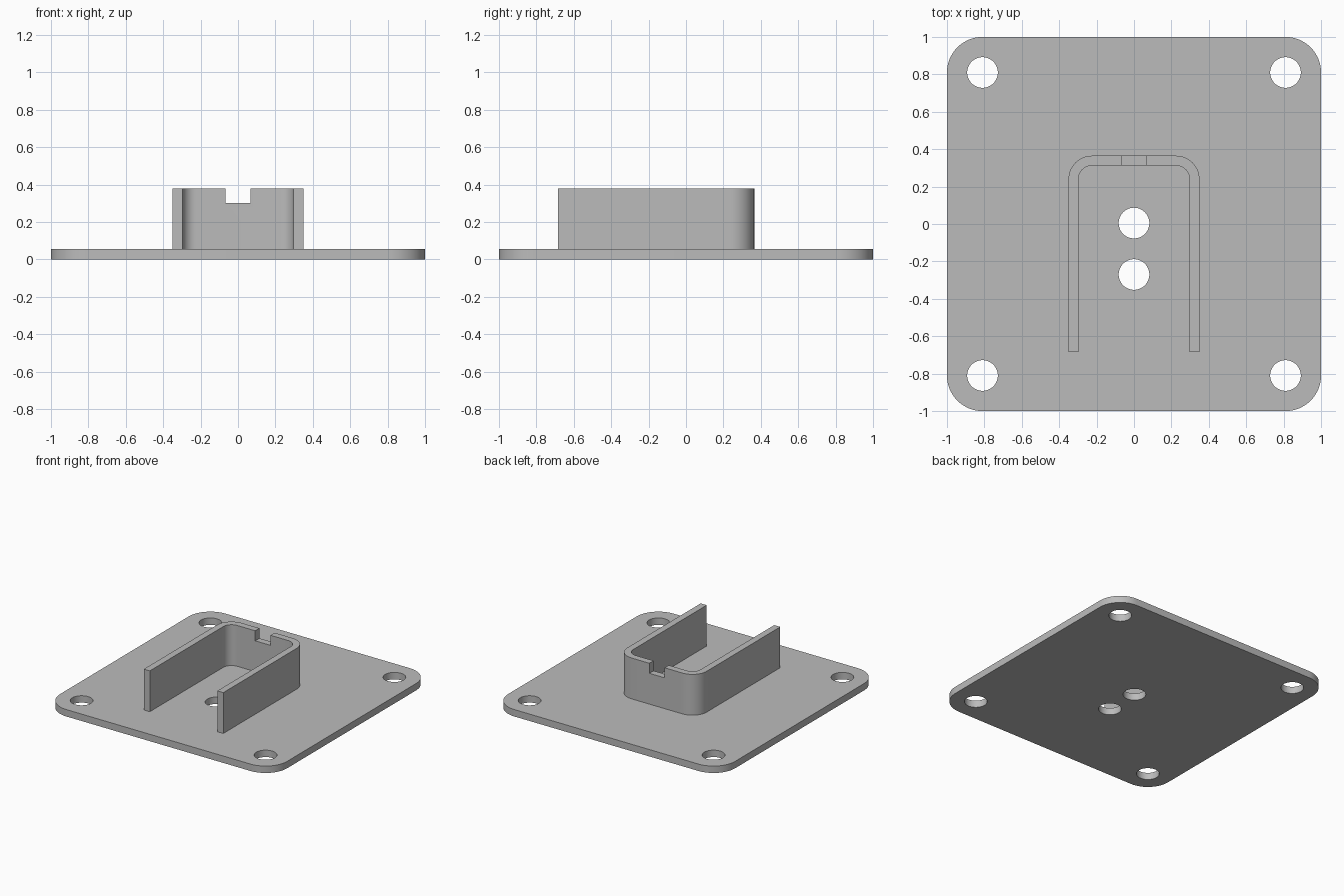
import bpy, bmesh
from math import pi, cos, sin, radians

cube = bpy.data.objects.get("Cube")
if cube:
    bpy.data.objects.remove(cube, do_unlink=True)

PLATE_TOP, WALL_TOP = 0.055, 0.38
HOLE_R = 0.082

grey = bpy.data.materials.new("plain_grey")
colour = (0.5, 0.5, 0.5, 1)
grey.use_nodes = True
grey.diffuse_color = colour
grey.node_tree.nodes["Principled BSDF"].inputs["Base Color"].default_value = colour


def arc(cx, cy, r, start, end, steps=16):
    """Points along an arc, angles in degrees."""
    angles = [radians(start + (end - start) * i / steps) for i in range(steps + 1)]
    return [(cx + r * cos(a), cy + r * sin(a)) for a in angles]


def prism(name, outline, z0, z1):
    """Extrude a flat outline from z0 to z1."""
    bm = bmesh.new()
    face = bm.faces.new([bm.verts.new((x, y, z0)) for x, y in outline])
    top = bmesh.ops.extrude_face_region(bm, geom=[face])["geom"]
    verts = [v for v in top if isinstance(v, bmesh.types.BMVert)]
    bmesh.ops.translate(bm, verts=verts, vec=(0, 0, z1 - z0))
    bmesh.ops.recalc_face_normals(bm, faces=bm.faces)
    mesh = bpy.data.meshes.new(name)
    bm.to_mesh(mesh)
    bm.free()
    mesh.materials.append(grey)
    obj = bpy.data.objects.new(name, mesh)
    bpy.context.collection.objects.link(obj)
    return obj


def cut(obj, outline, z0, z1):
    """Remove a prism-shaped volume from the object."""
    cutter = prism("cutter", outline, z0, z1)
    cutter.hide_render = True
    mod = obj.modifiers.new("cut", "BOOLEAN")
    mod.operation, mod.solver, mod.object = "DIFFERENCE", "EXACT", cutter
    bpy.context.view_layer.objects.active = obj
    bpy.ops.object.modifier_apply(modifier=mod.name)
    bpy.data.objects.remove(cutter, do_unlink=True)


def smooth(obj):
    bpy.ops.object.select_all(action="DESELECT")
    obj.select_set(True)
    bpy.context.view_layer.objects.active = obj
    bpy.ops.object.shade_smooth_by_angle(angle=radians(30))


# Base plate with rounded corners
R = 0.19
C = 1 - R
outline = []
for i, (sx, sy) in enumerate([(1, 1), (-1, 1), (-1, -1), (1, -1)]):
    outline += arc(sx * C, sy * C, R, 90 * i, 90 * i + 90)
plate = prism("base_plate", outline, 0, PLATE_TOP)

# Four corner holes and two centre holes
holes = [(sx * 0.81, sy * 0.81) for sx in (-1, 1) for sy in (-1, 1)]
holes += [(0, 0.005), (0, -0.27)]
for x, y in holes:
    cut(plate, arc(x, y, HOLE_R, 0, 360, 48)[:-1], -0.1, 0.2)
smooth(plate)

# U-shaped wall, open to the front, with concentric rounded back corners
FRONT, CX, CY = -0.685, 0.225, 0.24
OUTER, INNER = 0.125, 0.072


def u_path(r):
    return ([(CX + r, FRONT)] + arc(CX, CY, r, 0, 90)
            + arc(-CX, CY, r, 90, 180) + [(-CX - r, FRONT)])


wall = prism("u_shaped_wall", u_path(OUTER) + u_path(INNER)[::-1], PLATE_TOP, WALL_TOP)

# Notch in the top of the back wall
N = 0.067
cut(wall, [(-N, 0.2), (N, 0.2), (N, 0.5), (-N, 0.5)], 0.3, 0.5)
smooth(wall)
